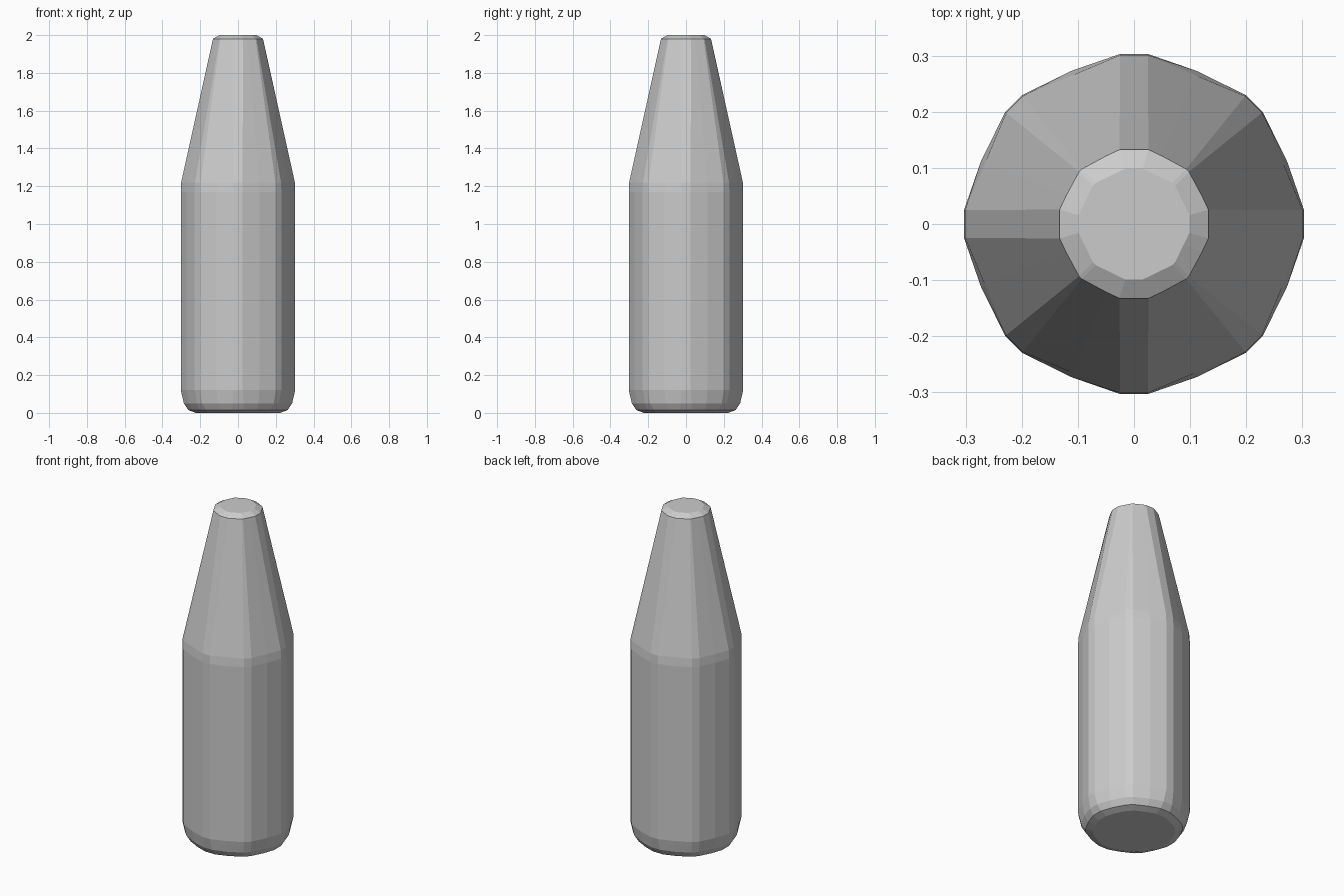
import bpy, bmesh
from math import radians, sin, cos

if "Cube" in bpy.data.objects:
    bpy.data.objects.remove(bpy.data.objects["Cube"])

grey = bpy.data.materials.new("plain grey")
grey.use_nodes = True
colour = (0.6, 0.6, 0.6, 1)
grey.diffuse_color = colour
grey.node_tree.nodes["Principled BSDF"].inputs["Base Color"].default_value = colour


def ring(bm, z, radius, middle, axis_half, diagonal_half):
    """Octagon with chamfered corners and a slightly bulged middle on each side."""
    verts = []
    for i in range(8):
        half = diagonal_half if i % 2 else axis_half
        for angle, r in ((45 * i - half, radius), (45 * i + half, radius),
                         (45 * i + 22.5, radius * middle)):
            a = radians(angle)
            verts.append(bm.verts.new((r * cos(a), r * sin(a), z)))
    return verts


# Bottle outline: height, radius, side bulge, corner chamfer half angles
profile = [
    (0.0, 0.225, 0.98, 8, 6),
    (0.015, 0.265, 0.98, 7, 5),
    (0.05, 0.288, 0.98, 6, 4),
    (0.12, 0.304, 0.97, 4.7, 4),
    (1.17, 0.304, 0.97, 4.7, 4),
    (1.22, 0.302, 0.95, 4.7, 4),
    (1.98, 0.135, 0.97, 11, 1.5),
    (2.0, 0.1, 0.96, 9, 2),
]

bm = bmesh.new()
rings = [ring(bm, *row) for row in profile]
for low, high in zip(rings, rings[1:]):
    for i in range(len(low)):
        j = (i + 1) % len(low)
        bm.faces.new((low[i], low[j], high[j], high[i]))
bm.faces.new(rings[0][::-1])
bm.faces.new(rings[-1])
bmesh.ops.recalc_face_normals(bm, faces=bm.faces)

mesh = bpy.data.meshes.new("bottle")
bm.to_mesh(mesh)
bm.free()
mesh.materials.append(grey)
bottle = bpy.data.objects.new("bottle", mesh)
bpy.context.collection.objects.link(bottle)
